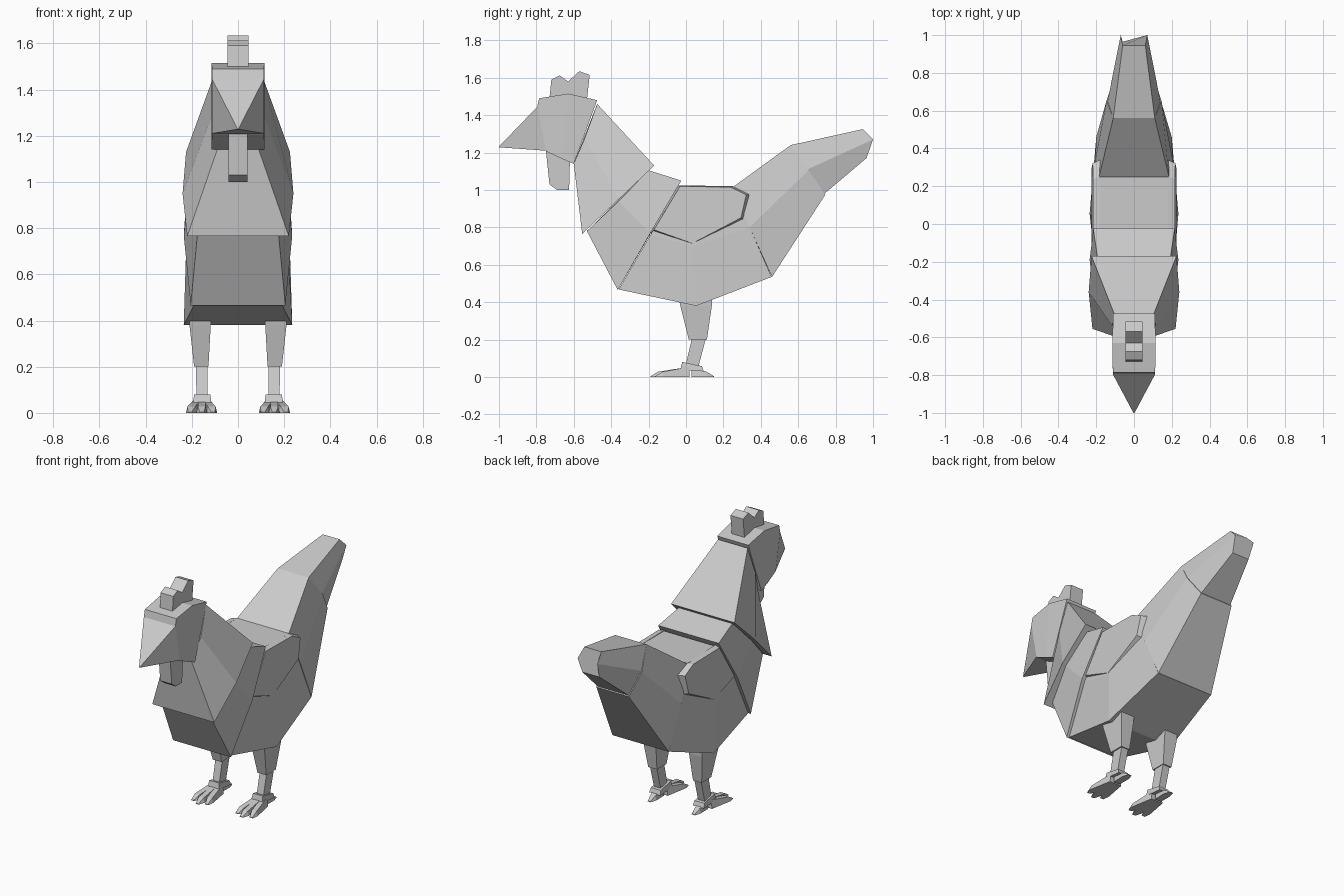
import bpy, bmesh
from mathutils import Vector

if "Cube" in bpy.data.objects:
    bpy.data.objects.remove(bpy.data.objects["Cube"])

grey = bpy.data.materials.new("plain grey")
grey.diffuse_color = (0.6, 0.6, 0.6, 1)
grey.use_nodes = True
grey.node_tree.nodes["Principled BSDF"].inputs["Base Color"].default_value = grey.diffuse_color


def finish(name, bm):
    bmesh.ops.remove_doubles(bm, verts=bm.verts[:], dist=0.0005)
    bmesh.ops.recalc_face_normals(bm, faces=bm.faces[:])
    mesh = bpy.data.meshes.new(name)
    bm.to_mesh(mesh)
    bm.free()
    mesh.materials.append(grey)
    obj = bpy.data.objects.new(name, mesh)
    bpy.context.collection.objects.link(obj)
    return obj


def rings_to_object(name, rings):
    """Closed skin through a list of equal-length point rings."""
    bm = bmesh.new()
    vr = [[bm.verts.new(p) for p in r] for r in rings]
    n = len(vr[0])
    for a, b in zip(vr, vr[1:]):
        for i in range(n):
            j = (i + 1) % n
            bm.faces.new((a[i], a[j], b[j], b[i]))
    bm.faces.new(vr[0])
    bm.faces.new(vr[-1])
    return finish(name, bm)


def loft(name, sections):
    """Symmetric sections, each (half width, y, z) from top to bottom."""
    rings = []
    for s in sections:
        right = [(w, y, z) for w, y, z in s]
        left = [(-w, y, z) for w, y, z in reversed(s)]
        rings.append(right + left)
    return rings_to_object(name, rings)


def slab(name, profile, half):
    """Side profile (y, z) extruded across x."""
    return rings_to_object(name, [[(x, y, z) for y, z in profile] for x in (-half, half)])


def box_ring(x0, x1, y0, y1, z, slope=0.0):
    return [(x0, y0, z + slope), (x1, y0, z + slope), (x1, y1, z), (x0, y1, z)]


# Head, with the beak as its tapered front
loft("head", [
    [(.11, -.475, 1.48), (.115, -.60, 1.14)],
    [(.115, -.63, 1.515), (.115, -.66, 1.165)],
    [(.112, -.785, 1.49), (.112, -.745, 1.205)],
    [(.112, -.795, 1.445), (.112, -.75, 1.21)]])
loft("beak", [
    [(.112, -.795, 1.445), (.112, -.75, 1.21)],
    [(.003, -1.0, 1.232), (.003, -1.0, 1.228)]])
slab("comb", [(-.73, 1.49), (-.72, 1.59), (-.675, 1.612), (-.63, 1.58),
              (-.57, 1.635), (-.515, 1.615), (-.53, 1.48)], .045)
slab("wattle", [(-.75, 1.22), (-.73, 1.03), (-.69, 1.0), (-.625, 1.0), (-.62, 1.18)], .041)

# Neck, chest and body as overlapping closed sections
loft("neck", [
    [(.105, -.475, 1.46), (.115, -.54, 1.28), (.09, -.60, 1.14)],
    [(.225, -.17, 1.13), (.24, -.36, .95), (.22, -.555, .765)]])
loft("chest", [
    [(.19, -.20, 1.105), (.215, -.36, .94), (.175, -.53, .78)],
    [(.215, -.025, 1.05), (.235, -.19, .77), (.205, -.365, .465)]])
loft("body", [
    [(.195, -.035, 1.02), (.215, -.19, .76), (.19, -.36, .468)],
    [(.20, .06, 1.02), (.225, .04, .70), (.235, .055, .38)],
    [(.185, .25, 1.02), (.20, .34, .80), (.20, .458, .535)]])

# Tail in two segments
loft("tail_base", [
    [(.185, .25, 1.015), (.205, .34, .80), (.20, .46, .535)],
    [(.11, .56, 1.24), (.145, .655, 1.105), (.115, .745, .975)]])
loft("tail_tip", [
    [(.11, .56, 1.24), (.14, .65, 1.11), (.11, .74, .98)],
    [(.06, .945, 1.325), (.07, 1.0, 1.27), (.06, .965, 1.17)]])

# Folded wings: plates with a sloping rim
wing = [(-.04, 1.025), (.25, 1.02), (.34, .975), (.31, .84), (.03, .69), (-.19, .77)]
for side, label in ((1, "right"), (-1, "left")):
    inner = [(side * .18, y, z) for y, z in wing]
    outer = [(side * (.225 - .05 * max(0, z - .85)), .08 + (y - .08) * .93, .875 + (z - .875) * .91 + .008)
             for y, z in wing]
    rings_to_object(label + "_wing", [inner, outer])

    # Legs: thigh, shank and ankle cuff
    def mirrored(rings):
        return [[(side * x, y, z) for x, y, z in r] for r in rings]
    rings_to_object(label + "_thigh", mirrored([
        box_ring(.118, .212, -.045, .14, .45), box_ring(.118, .21, -.03, .138, .38),
        box_ring(.128, .19, .015, .112, .2)]))
    rings_to_object(label + "_shank", mirrored([
        box_ring(.133, .182, .035, .11, .22), box_ring(.133, .18, -.005, .065, .05)]))
    rings_to_object(label + "_ankle", mirrored([
        box_ring(.12, .19, -.02, .085, .058, .022), box_ring(.115, .195, -.03, .095, .03, .01)]))

    # Toes: three forward, one back, each a tapered wedge
    toes = [("inner", .137, .108, -.165), ("middle", .157, .157, -.19),
            ("outer", .177, .208, -.165), ("back", .157, .157, .15)]
    for toe, x0, x1, tip in toes:
        d = -1 if tip < 0 else 1
        start = .02 if d < 0 else .03

        def cut(x, y, h, w):
            return [(x - w, y, 0), (x + w, y, 0), (x + w * .7, y, h), (x - w * .7, y, h)]
        rings_to_object(label + "_" + toe + "_toe", mirrored([
            cut(x0, start, .055, .022), cut(x0 + (x1 - x0) * .8, tip - d * .04, .028, .024),
            cut(x1, tip, .004, .012)]))
